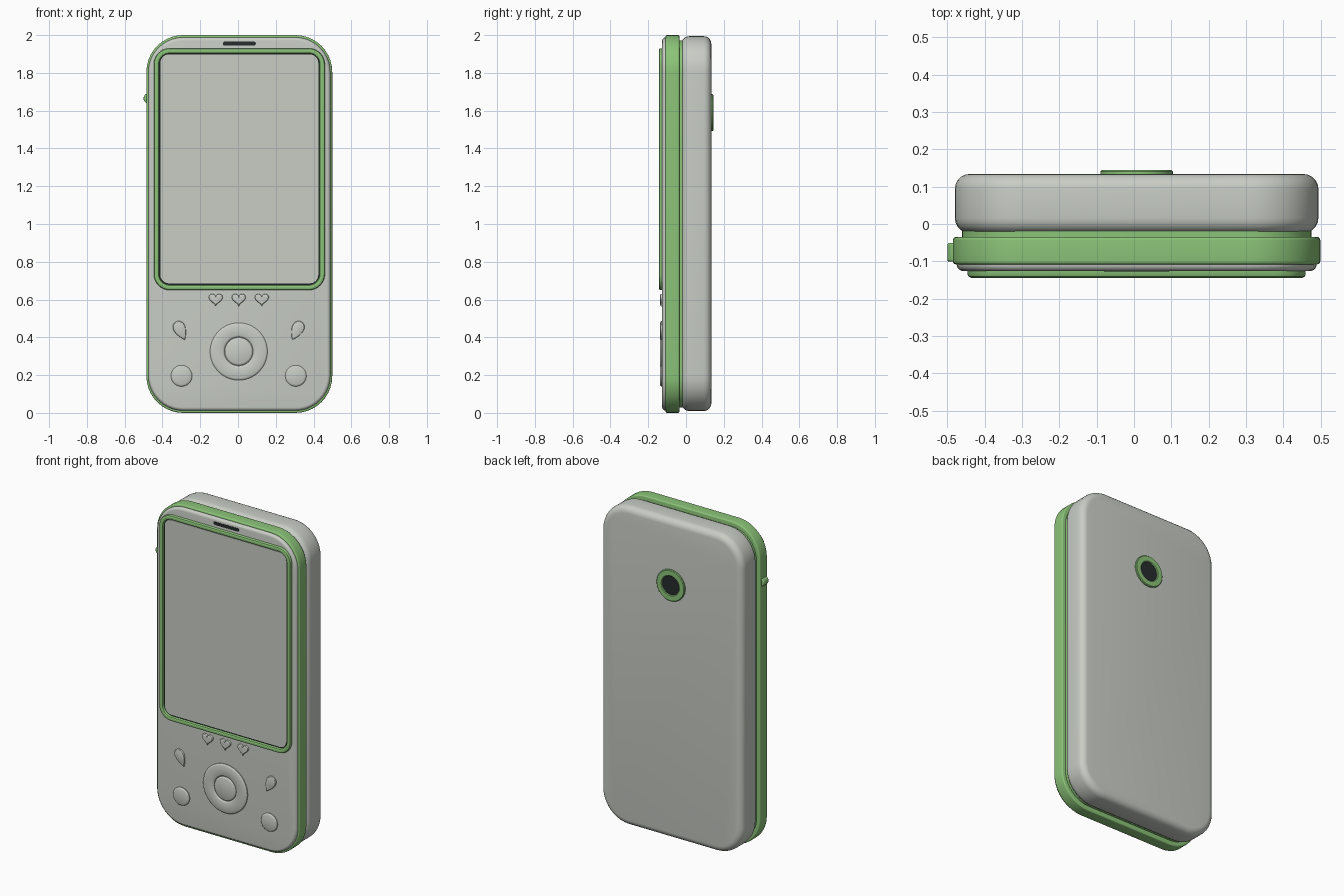
import bpy, bmesh, math

if "Cube" in bpy.data.objects:
    bpy.data.objects.remove(bpy.data.objects["Cube"])

CX = 0.007  # body centre line


def material(name, rgb):
    m = bpy.data.materials.new(name)
    m.diffuse_color = (*rgb, 1)
    m.use_nodes = True
    m.node_tree.nodes["Principled BSDF"].inputs["Base Color"].default_value = m.diffuse_color
    return m


GREY = material("warm grey", (0.58, 0.61, 0.56))
GREEN = material("leaf green", (0.26, 0.55, 0.19))
DARK = material("near black", (0.02, 0.025, 0.025))


def loft(name, loops, mat, closed=False):
    """Skin a stack of equal-length loops; cap the ends, or join them as a ring."""
    bm = bmesh.new()
    rows = [[bm.verts.new(p) for p in loop] for loop in loops]
    n = len(rows[0])
    pairs = list(zip(rows, rows[1:]))
    if closed:
        pairs.append((rows[-1], rows[0]))
    else:
        bm.faces.new(rows[0])
        bm.faces.new(rows[-1])
    for a, b in pairs:
        for i in range(n):
            j = (i + 1) % n
            bm.faces.new((a[i], a[j], b[j], b[i]))
    bmesh.ops.recalc_face_normals(bm, faces=bm.faces)
    mesh = bpy.data.meshes.new(name)
    bm.to_mesh(mesh)
    bm.free()
    mesh.materials.append(mat)
    ob = bpy.data.objects.new(name, mesh)
    bpy.context.collection.objects.link(ob)
    bpy.ops.object.select_all(action='DESELECT')
    ob.select_set(True)
    bpy.context.view_layer.objects.active = ob
    bpy.ops.object.shade_smooth_by_angle(angle=math.radians(32))
    return ob


def rounded(cx, cz, hw, hh, r, y, seg=10):
    """Rounded rectangle outline standing in the xz plane."""
    pts = []
    for k, (sx, sz) in enumerate(((1, 1), (-1, 1), (-1, -1), (1, -1))):
        for i in range(seg + 1):
            a = math.pi / 2 * (k + i / (seg + 1) if r >= hw else k + i / seg)
            pts.append((cx + sx * (hw - r) + r * math.cos(a), y,
                        cz + sz * (hh - r) + r * math.sin(a)))
    return pts


def slab(name, cx, cz, hw, hh, r, profile, mat, closed=False):
    """Rounded block whose profile lists (inset, y) pairs."""
    return loft(name, [rounded(cx, cz, hw - i, hh - i, r - i, y) for i, y in profile],
                mat, closed)


def disc(name, cx, cz, r, profile, mat, closed=False):
    return slab(name, cx, cz, r, r, r, profile, mat, closed)


def edge(y0, y1, r, steps=5):
    """Quarter-round profile from the side wall at y0 to the flat at y1."""
    s = 1 if y1 > y0 else -1
    return [(r * (1 - math.cos(a)), y1 - s * r + s * r * math.sin(a))
            for a in (math.pi / 2 * k / steps for k in range(steps + 1))]


def pillow(y0, y1, r):
    """Both ends of the wall rounded."""
    return edge(y1, y0, r)[::-1] + edge(y0, y1, r)


# Main halves
slab("back_body", CX, 1.002, 0.487, 0.992, 0.185, pillow(-0.024, 0.134, 0.04), GREY)
slab("joining_layer", CX, 1.0, 0.468, 0.972, 0.17, [(0, -0.045), (0, -0.01)], GREEN)
slab("middle_frame", CX, 1.0, 0.492, 1.0, 0.195, pillow(-0.108, -0.035, 0.008), GREEN)
slab("front_shell", CX, 1.0, 0.482, 0.988, 0.185,
     [(0, -0.09), (0, -0.108)] + edge(-0.108, -0.126, 0.018), GREY)

# Screen and its raised surround
slab("screen_gap", CX, 1.292, 0.428, 0.616, 0.055, [(0, -0.12), (0, -0.128)], DARK)
slab("screen", CX, 1.292, 0.418, 0.606, 0.045, [(0, -0.12), (0, -0.132)], GREY)
slab("screen_surround", CX, 1.29, 0.453, 0.64, 0.085,
     [(0, -0.12), (0, -0.135), (0.003, -0.141), (0.009, -0.144), (0.019, -0.144),
      (0.025, -0.141), (0.028, -0.135), (0.028, -0.12)], GREEN, True)

# Earpiece slot
slab("earpiece", CX, 1.955, 0.087, 0.010, 0.008, [(0, -0.122), (0, -0.1275)], DARK)

# Round controls
KEY = [(0, -0.12), (0, -0.131), (0.003, -0.135), (0.01, -0.138)]
disc("direction_ring", 0.004, 0.325, 0.152,
     KEY + [(0.066, -0.138), (0.073, -0.135), (0.076, -0.131), (0.076, -0.12)], GREY, True)
disc("centre_key", 0.004, 0.325, 0.074, KEY, GREY)
for side, x in (("left", -0.299), ("right", 0.306)):
    disc(side + "_round_key", x, 0.196, 0.056, KEY, GREY)


def shaped_key(name, cx, cz, outline):
    """Small raised key from an outline, slightly narrowed at the top."""
    loft(name, [[(cx + x * s, y, cz + z * s) for x, z in outline]
                for s, y in ((1, -0.12), (1, -0.131), (0.94, -0.135), (0.82, -0.137))], GREY)


# Heart indicators
heart = []
for i in range(32):
    t = 2 * math.pi * i / 32
    heart.append((0.0375 * math.sin(t) ** 3,
                  0.0023 * (13 * math.cos(t) - 5 * math.cos(2 * t)
                            - 2 * math.cos(3 * t) - math.cos(4 * t)) + 0.004))
for k, x in enumerate((-0.118, 0.004, 0.126)):
    shaped_key("heart_%d" % (k + 1), x, 0.599, heart)

# Teardrop keys, tips pointing down towards the middle
for side, x, m in (("left", -0.304, 1), ("right", 0.311, -1)):
    drop = []
    c, s = math.cos(0.45), math.sin(0.45)
    for i in range(28):
        t = 2 * math.pi * i / 28
        u, v = 0.042 * math.sin(t) * math.sin(t / 2), -0.054 * math.cos(t)
        drop.append((m * (u * c - v * s), u * s + v * c))
    shaped_key(side + "_drop_key", x, 0.435, drop)

# Rear camera
disc("camera_ring", CX, 1.59, 0.097,
     [(0, 0.125), (0, 0.141), (0.004, 0.145), (0.034, 0.145), (0.038, 0.141),
      (0.038, 0.125)], GREEN, True)
disc("camera_lens", CX, 1.59, 0.06, [(0, 0.125), (0, 0.138)], DARK)

# Side button
disc("side_button", -0.473, 1.665, 0.027, pillow(-0.101, -0.051, 0.006), GREEN)
